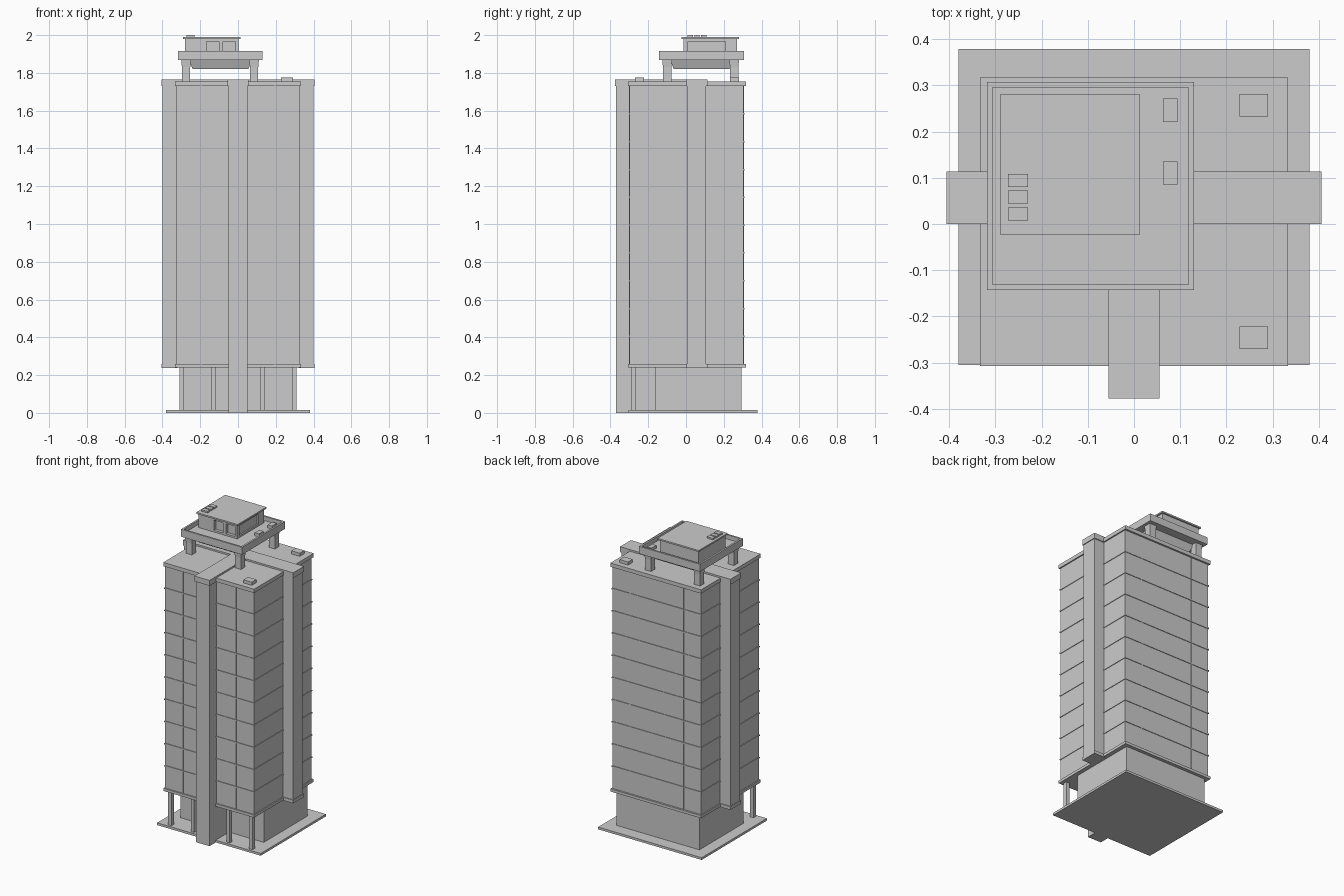
import bpy, bmesh


def box(name, x0, x1, y0, y1, z0, z1, taper=0.0, rim=0.0, depth=0.0):
    """Box from its limits; taper shrinks the bottom, rim/depth sink a tray into the top."""
    bm = bmesh.new()
    bmesh.ops.create_cube(bm, size=1)
    for v in bm.verts:
        s = taper if v.co.z < 0 else 0
        v.co = ((x0 + x1) / 2 + v.co.x * (x1 - x0 - 2 * s),
                (y0 + y1) / 2 + v.co.y * (y1 - y0 - 2 * s),
                (z0 + z1) / 2 + v.co.z * (z1 - z0))
    bm.normal_update()
    if rim:
        top = max(bm.faces, key=lambda f: f.calc_center_median().z)
        bmesh.ops.inset_region(bm, faces=[top], thickness=rim)
        wall = bmesh.ops.extrude_face_region(bm, geom=[top])
        verts = [g for g in wall["geom"] if isinstance(g, bmesh.types.BMVert)]
        bmesh.ops.translate(bm, verts=verts, vec=(0, 0, -depth))
        if top.is_valid:
            bmesh.ops.delete(bm, geom=[top], context='FACES_ONLY')
    me = bpy.data.meshes.new(name)
    bm.to_mesh(me)
    bm.free()
    ob = bpy.data.objects.new(name, me)
    bpy.context.collection.objects.link(ob)
    return ob


# Ground slab and recessed lobby
box("base_slab", -0.38, 0.38, -0.305, 0.378, 0, 0.015)
box("lobby", -0.305, 0.305, -0.165, 0.295, 0.015, 0.245)
for x in (-0.297, -0.13, 0.13, 0.297):
    box("entrance_column", x - 0.012, x + 0.012, -0.29, -0.265, 0.015, 0.245)

# Main tower with bottom and top bands
box("tower", -0.325, 0.325, -0.299, 0.305, 0.245, 1.74)
box("bottom_band", -0.333, 0.333, -0.307, 0.317, 0.24, 0.258)
box("roof_band", -0.333, 0.333, -0.307, 0.317, 1.73, 1.755)

# Thin floor lines and vertical seams
for i in range(1, 10):
    z = 0.258 + i * 0.1472
    box("floor_line", -0.329, 0.329, -0.303, 0.309, z - 0.004, z + 0.004)
for x in (-0.195, 0.195):
    box("wall_seam", x - 0.003, x + 0.003, -0.302, 0.308, 0.25, 1.735)

# Front shaft down to the ground, raised over the roof
box("front_shaft", -0.05, 0.05, -0.37, 0.05, 0, 1.735)
box("front_shaft_cap", -0.055, 0.055, -0.377, 0.002, 1.73, 1.766)

# Side shafts joined across the roof
box("side_shafts", -0.4, 0.4, 0.005, 0.107, 0.24, 1.735)
box("side_shaft_cap", -0.405, 0.405, 0, 0.113, 1.73, 1.766)
for x0, x1 in ((-0.405, -0.32), (0.32, 0.405)):
    box("side_shaft_foot", x0, x1, 0, 0.113, 0.237, 0.258)

# Roof hatches
for y in (-0.246, 0.257):
    box("roof_hatch", 0.228, 0.29, y - 0.024, y + 0.024, 1.75, 1.776)

# Raised platform on four legs
for x in (-0.275, 0.085):
    for y in (-0.1, 0.255):
        box("platform_leg", x - 0.022, x + 0.022, y - 0.022, y + 0.022, 1.75, 1.87)
        box("leg_head", x - 0.026, x + 0.026, y - 0.026, y + 0.026, 1.83, 1.87, taper=0.004)
box("platform_underside", -0.26, 0.075, -0.085, 0.25, 1.82, 1.87, taper=0.02)
box("platform", -0.318, 0.13, -0.143, 0.307, 1.867, 1.916, rim=0.017, depth=0.028)
for y in (0.11, 0.246):
    box("platform_vent", 0.063, 0.094, y - 0.025, y + 0.025, 1.885, 1.908)

# Penthouse with recessed windows
house = box("penthouse", -0.28, 0.003, -0.013, 0.27, 1.885, 1.982)
cuts = [box("window_cutter", x0, x1, -0.03, 0.007, 1.9, 1.967)
        for x0, x1 in ((-0.168, -0.1), (-0.08, -0.013))]
cuts.append(box("window_cutter", -0.006, 0.03, 0.01, 0.21, 1.9, 1.967))
for c in cuts:
    c.hide_render = True
    c.hide_viewport = True
    m = house.modifiers.new("window", 'BOOLEAN')
    m.operation = 'DIFFERENCE'
    m.solver = 'EXACT'
    m.object = c
box("penthouse_roof", -0.29, 0.013, -0.023, 0.28, 1.98, 1.99)
for y in (0.022, 0.058, 0.094):
    box("roof_vent", -0.273, -0.229, y - 0.014, y + 0.014, 1.988, 2.0)
